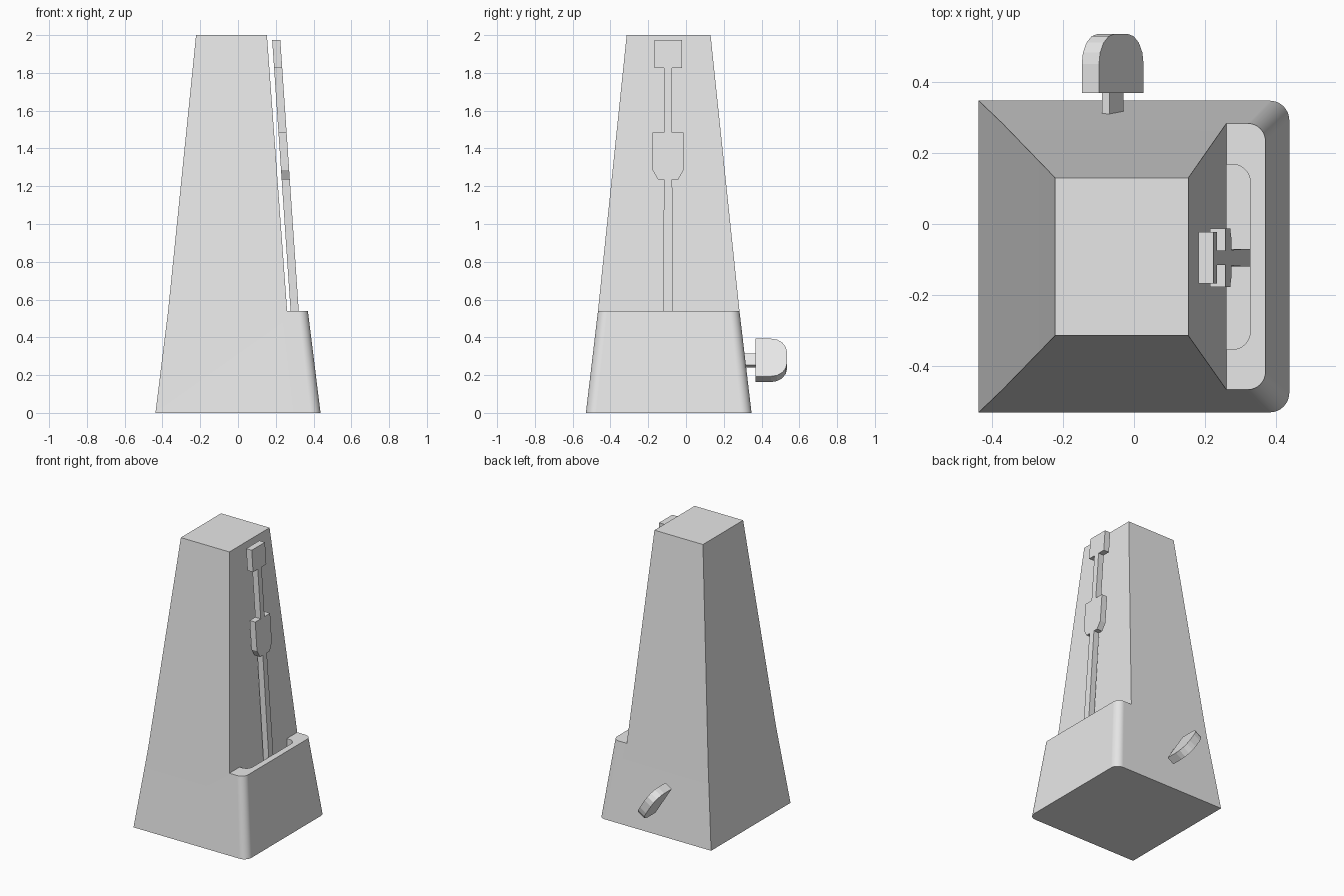
import bpy, bmesh, math
from mathutils import Matrix, Vector

cube = bpy.data.objects.get("Cube")
if cube:
    bpy.data.objects.remove(cube, do_unlink=True)

grey = bpy.data.materials.new("plain grey")
grey.use_nodes = True
grey.diffuse_color = (0.8, 0.8, 0.8, 1)
grey.node_tree.nodes["Principled BSDF"].inputs["Base Color"].default_value = (0.8, 0.8, 0.8, 1)


def loft(name, rings):
    """Closed solid through rings of equal point count."""
    bm = bmesh.new()
    loops = [[bm.verts.new(p) for p in ring] for ring in rings]
    bm.faces.new(loops[0])
    bm.faces.new(loops[-1])
    n = len(loops[0])
    for a, b in zip(loops, loops[1:]):
        for i in range(n):
            j = (i + 1) % n
            bm.faces.new((a[i], a[j], b[j], b[i]))
    bmesh.ops.recalc_face_normals(bm, faces=bm.faces)
    mesh = bpy.data.meshes.new(name)
    bm.to_mesh(mesh)
    bm.free()
    obj = bpy.data.objects.new(name, mesh)
    bpy.context.collection.objects.link(obj)
    mesh.materials.append(grey)
    return obj


def rounded_right(x0, x1, y0, y1, r, seg=8):
    """Rectangle outline whose two corners at x1 are rounded."""
    pts = [(x0, y1), (x0, y0)]
    for cy, start in ((y0 + r, -90), (y1 - r, 0)):
        for i in range(seg + 1):
            a = math.radians(start + 90 * i / seg)
            pts.append((x1 - r + r * math.cos(a), cy + r * math.sin(a)))
    return pts


def activate(obj):
    bpy.ops.object.select_all(action='DESELECT')
    obj.select_set(True)
    bpy.context.view_layer.objects.active = obj


def cut(obj, cutter):
    activate(obj)
    mod = obj.modifiers.new("cut", 'BOOLEAN')
    mod.operation = 'DIFFERENCE'
    mod.solver = 'EXACT'
    mod.object = cutter
    bpy.ops.object.modifier_apply(modifier=mod.name)
    bpy.data.objects.remove(cutter, do_unlink=True)


# Tapered case: half x, front y, back y, corner radius at each height
sections = [(0, 0.437, -0.53, 0.347, 0.055),
            (0.54, 0.37, -0.466, 0.283, 0.05),
            (2, 0.222, -0.314, 0.13, 0.02)]
case = loft("case", [[(x, y, z) for x, y in rounded_right(-h, h, y0, y1, r)]
                     for z, h, y0, y1, r in sections])

# Open the upper side so the sloping face sits back behind the ledge
face = [(0.26, 0.54), (0.153, 2), (0.1164, 2.5), (1, 2.5), (1, 0.54)]
cut(case, loft("opening_cutter", [[(x, y, z) for x, z in face] for y in (-1, 1)]))

# Slot in the ledge for the pendulum
slot = rounded_right(0.26, 0.327, -0.353, 0.168, 0.05)
cut(case, loft("slot_cutter", [[(x, y, z) for x, y in slot] for z in (0.43, 0.6)]))

activate(case)
bpy.ops.object.shade_smooth_by_angle(angle=math.radians(30))
weighted = case.modifiers.new("flat sides", 'WEIGHTED_NORMAL')
weighted.keep_sharp = True

# Pendulum: half outline (half width, z) mirrored, sheared to lean with the case
half = [(0.025, 0.43), (0.025, 0.63), (0.022, 1.235), (0.053, 1.235),
        (0.082, 1.285), (0.082, 1.485), (0.021, 1.485), (0.021, 1.825),
        (0.073, 1.825), (0.073, 1.975)]
outline = [(-0.095 + w, z) for w, z in half] + [(-0.095 - w, z) for w, z in reversed(half)]


def lean(z):
    return 0.30 - 0.068 * (z - 0.54)


loft("pendulum", [[(lean(z) + s * 0.0215, y, z) for y, z in outline] for s in (-1, 1)])

# Winding key: D-shaped blade and stem, tilted about the y axis
tilt = Matrix.Translation((-0.06, 0, 0.278)) @ Matrix.Rotation(math.radians(-32.2), 4, 'Y')


def key_part(name, profile, thickness):
    return loft(name, [[tilt @ Vector((s * thickness / 2, y, w)) for w, y in profile]
                       for s in (-1, 1)])


r = 0.085
arc = [(0.033 + r * math.cos(a), 0.45 + r * math.sin(a))
       for a in (math.radians(22.5 * i) for i in range(5))]
blade = [(0.118, 0.368)] + arc + [(-w, y) for w, y in reversed(arc)] + [(-0.118, 0.368)]
key_part("key_blade", blade, 0.057)
key_part("key_stem", [(-0.037, 0.28), (0.037, 0.28), (0.037, 0.372), (-0.037, 0.372)], 0.024)
